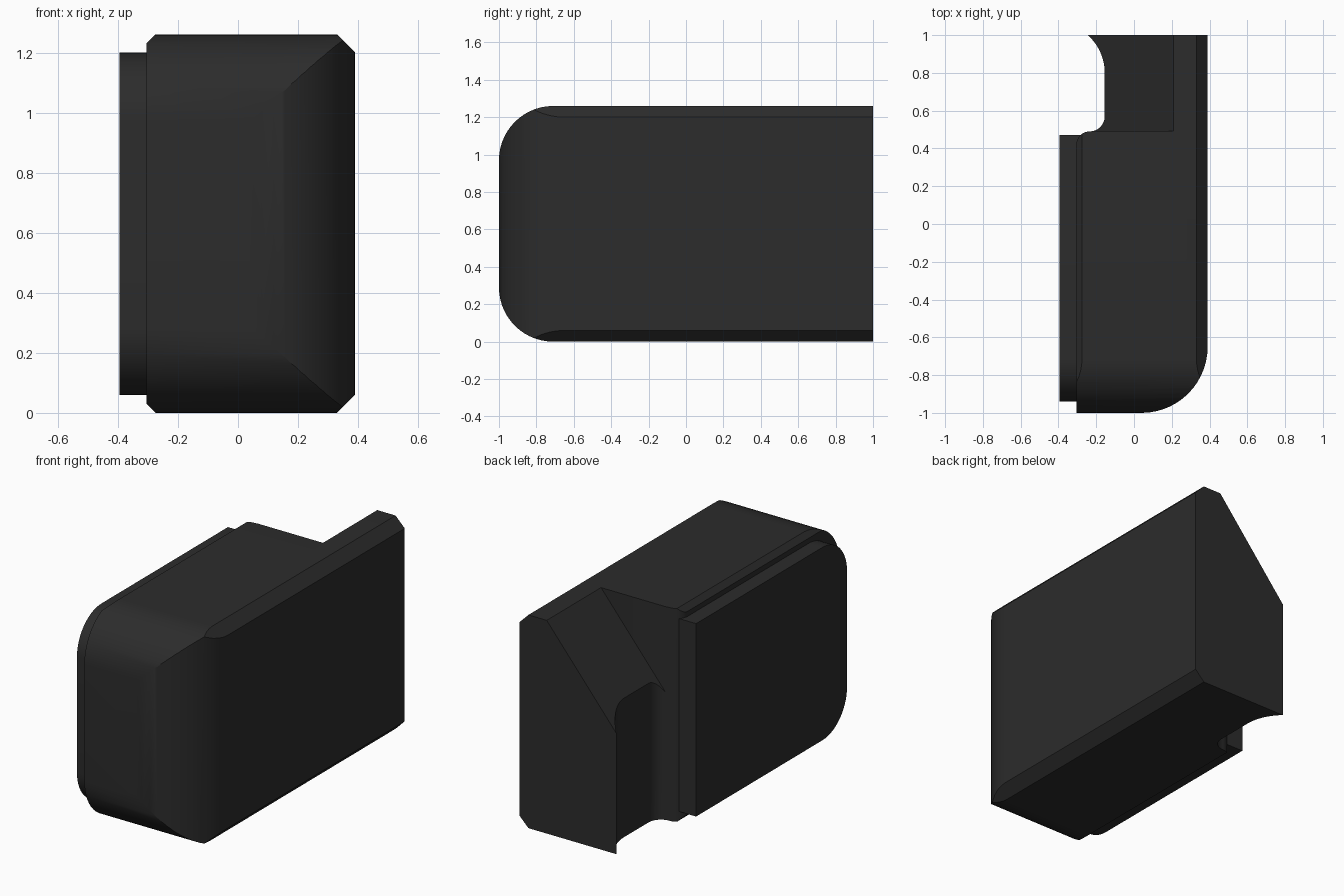
import bpy, bmesh
from math import sin, cos, radians
from mathutils import Vector

if "Cube" in bpy.data.objects:
    bpy.data.objects.remove(bpy.data.objects["Cube"])

DARK = bpy.data.materials.new("dark_plastic")
DARK.diffuse_color = (0.025, 0.025, 0.025, 1)
DARK.use_nodes = True
DARK.node_tree.nodes["Principled BSDF"].inputs["Base Color"].default_value = DARK.diffuse_color


def arc(cx, cy, r, a0, a1, n=14):
    return [(cx + r * cos(radians(a0 + (a1 - a0) * i / n)),
             cy + r * sin(radians(a0 + (a1 - a0) * i / n))) for i in range(n + 1)]


def extrude(name, pts, axis, lo, hi):
    """Prism from a 2D outline; the outline uses the two axes left over, in order."""
    def place(p, d):
        c = list(p)
        c.insert("xyz".index(axis), d)
        return c
    bm = bmesh.new()
    face = bm.faces.new([bm.verts.new(place(p, lo)) for p in pts])
    new = bmesh.ops.extrude_face_region(bm, geom=[face])["geom"]
    shift = Vector(place((0, 0), hi - lo))
    bmesh.ops.translate(bm, vec=shift, verts=[v for v in new if isinstance(v, bmesh.types.BMVert)])
    bmesh.ops.recalc_face_normals(bm, faces=bm.faces[:])
    mesh = bpy.data.meshes.new(name)
    bm.to_mesh(mesh)
    bm.free()
    obj = bpy.data.objects.new(name, mesh)
    bpy.context.collection.objects.link(obj)
    mesh.materials.append(DARK)
    return obj


def boolean(obj, cutter, mode):
    mod = obj.modifiers.new(cutter.name, "BOOLEAN")
    mod.operation, mod.solver, mod.object = mode, "EXACT", cutter
    bpy.context.view_layer.objects.active = obj
    bpy.ops.object.modifier_apply(modifier=mod.name)
    bpy.data.objects.remove(cutter)


def side_outline(y0, y1, z0, z1, r):
    """Side view: rounded at the front, square at the back."""
    return ([(y1, z1)] + arc(y0 + r, z1 - r, r, 90, 180)
            + arc(y0 + r, z0 + r, r, 180, 270) + [(y1, z0)])


# Body plan: rounded front corner, shoulder and thumb groove at the back
plan = ([(-0.305, -1)] + arc(0.04, -0.65, 0.35, -90, 0) + [(0.39, 1)]
        + arc(-0.422, 0.8, 0.267, 48.5, 0)
        + arc(-0.235, 0.57, 0.08, 0, -90, 8)
        + arc(-0.235, 0.42, 0.07, 90, 180, 8))
body = extrude("body", plan, "z", -0.1, 1.4)

# Rounded side silhouette
boolean(body, extrude("side_shape", side_outline(-1, 1.2, 0, 1.26, 0.29), "x", -0.6, 0.6), "INTERSECT")

# Long chamfers: wide on the right, narrow on the left
half = [(-0.345, 0.07), (-0.235, -0.04), (0.29, -0.04), (0.43, 0.10)]
section = half + [(x, 1.26 - z) for x, z in reversed(half)]
boolean(body, extrude("chamfer_shape", section, "y", -1.2, 1.2), "INTERSECT")

# Sloped cut behind the shoulder
slope = [(0.252, 1.31), (-0.5, 0.408), (-0.5, 1.31)]
boolean(body, extrude("slope_cutter", slope, "y", 0.493, 1.2), "DIFFERENCE")

# Raised plate on the left side
plate = extrude("side_plate", side_outline(-0.94, 0.47, 0.06, 1.2, 0.23), "x", -0.395, -0.28)

for obj in (body, plate):
    bpy.ops.object.select_all(action="DESELECT")
    obj.select_set(True)
    bpy.context.view_layer.objects.active = obj
    bpy.ops.object.shade_smooth_by_angle(angle=radians(25))
